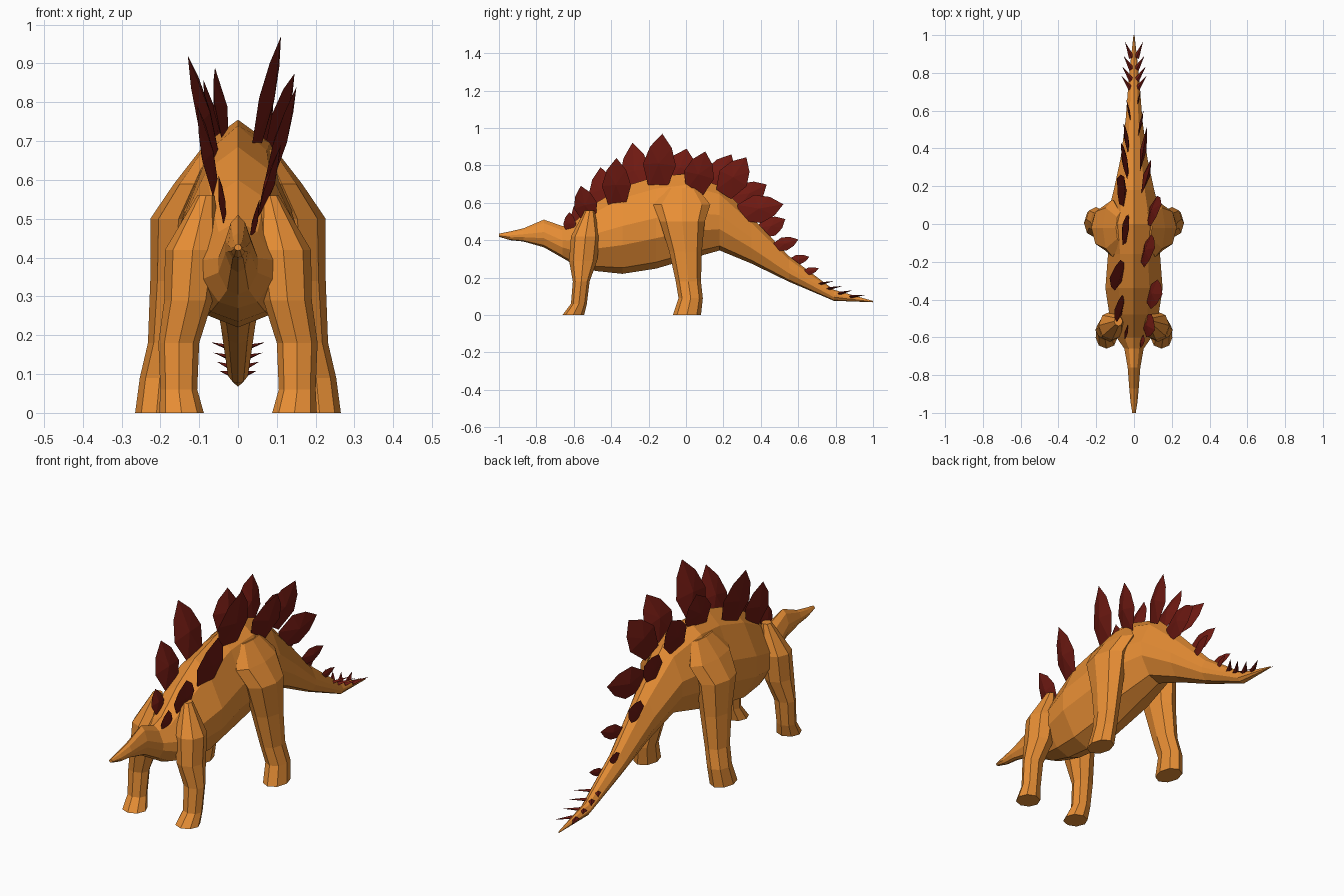
import bpy, bmesh, math
from mathutils import Vector

if "Cube" in bpy.data.objects:
    bpy.data.objects.remove(bpy.data.objects["Cube"])


def material(name, rgb):
    m = bpy.data.materials.new(name)
    m.diffuse_color = (*rgb, 1)
    m.use_nodes = True
    m.node_tree.nodes["Principled BSDF"].inputs["Base Color"].default_value = m.diffuse_color
    return m


HIDE = material("orange_hide", (0.8, 0.27, 0.035))
PLATE = material("dark_red_plate", (0.16, 0.01, 0.006))


def finish(name, bm, mat):
    bmesh.ops.recalc_face_normals(bm, faces=bm.faces)
    mesh = bpy.data.meshes.new(name)
    bm.to_mesh(mesh)
    bm.free()
    mesh.materials.append(mat)
    obj = bpy.data.objects.new(name, mesh)
    bpy.context.collection.objects.link(obj)
    return obj


def loft(bm, rings):
    rows = [[bm.verts.new(p) for p in ring] for ring in rings]
    n = len(rows[0])
    for a, b in zip(rows, rows[1:]):
        for i in range(n):
            j = (i + 1) % n
            bm.faces.new((a[i], a[j], b[j], b[i]))
    bm.faces.new(rows[0])
    bm.faces.new(rows[-1])


# Head, trunk and tail as one loft: y, half width, top z, bottom z
stations = [
    (-1.0, .010, .435, .418), (-.94, .020, .447, .400), (-.87, .027, .463, .393),
    (-.76, .036, .510, .362), (-.66, .055, .475, .305), (-.60, .100, .495, .270),
    (-.48, .140, .600, .235), (-.34, .163, .685, .220), (-.16, .148, .740, .248),
    (.00, .165, .755, .295), (.18, .115, .690, .345), (.35, .076, .525, .275),
    (.55, .048, .315, .178), (.79, .028, .135, .076), (1.0, .003, .075, .068)]
half = [(0, 1), (.5, .87), (.93, .55), (.92, .33), (.5, .07), (0, 0)]
outline = half + [(-x, z) for x, z in half[-2:0:-1]]
bm = bmesh.new()
loft(bm, [[(fx * w, y, bot + fz * (top - bot)) for fx, fz in outline]
          for y, w, top, bot in stations])
finish("body", bm, HIDE)

# Legs: z, inner x, outer x, front y, back y
legs = {
    "front_leg": [
        (0, .088, .203, -.66, -.545), (.06, .105, .200, -.615, -.53),
        (.18, .100, .205, -.605, -.515), (.29, .065, .190, -.625, -.475),
        (.42, .045, .188, -.615, -.46), (.56, .060, .105, -.54, -.49)],
    "hind_leg": [
        (0, .155, .265, -.07, .08), (.09, .150, .253, -.04, .09),
        (.18, .130, .232, -.055, .08), (.34, .100, .226, -.09, .085),
        (.50, .080, .226, -.14, .10), (.59, .060, .165, -.175, .13),
        (.68, .050, .095, -.10, .06)]}
for name, levels in legs.items():
    for side, s in (("right", 1), ("left", -1)):
        rings = []
        for z, x0, x1, y0, y1 in levels:
            ring = []
            for i in range(8):
                a = math.tau * i / 8
                ring.append((s * ((x0 + x1) / 2 + (x1 - x0) / 2 * math.cos(a)),
                             (y0 + y1) / 2 + (y1 - y0) / 2 * math.sin(a), z))
            rings.append(ring)
        bm = bmesh.new()
        loft(bm, rings)
        finish(f"{side}_{name}", bm, HIDE)

# Leaf outline: across, along
leaf = [(-.28, -.08), (-.5, .36), (-.32, .72), (.02, 1), (.34, .74), (.5, .4), (.28, -.08)]


def add_plate(bm, base, tip, width):
    base, tip = Vector(base), Vector(tip)
    up = tip - base
    yaw = 0.2
    across = up.cross(Vector((math.cos(yaw), -math.sin(yaw), 0))).normalized()
    normal = across.cross(up).normalized()
    rim = [bm.verts.new(base + across * u * width + up * v) for u, v in leaf]
    for s in (-1, 1):
        mid = bm.verts.new(base + up * .42 + normal * s * .11 * width)
        for i in range(len(rim)):
            bm.faces.new((rim[i], rim[(i + 1) % len(rim)], mid))


# Alternating rows of plates: base x y z, tip x y z, width
rows = {
    "right_back_plates": [
        (.035, -.62, .45, .055, -.625, .55, .07), (.06, -.52, .52, .11, -.565, .69, .13),
        (.08, -.37, .60, .15, -.375, .84, .16), (.05, -.15, .70, .11, -.13, .97, .18),
        (.08, .05, .67, .145, .10, .875, .17), (.05, .21, .66, .09, .32, .845, .17),
        (.035, .30, .55, .07, .52, .595, .155), (.025, .48, .365, .05, .60, .405, .075),
        (.018, .63, .225, .035, .71, .25, .04)],
    "left_back_plates": [
        (-.035, -.57, .50, -.05, -.58, .61, .08), (-.06, -.44, .58, -.105, -.46, .79, .15),
        (-.06, -.26, .66, -.13, -.29, .92, .17), (-.035, -.05, .71, -.06, .0, .89, .17),
        (-.05, .14, .68, -.09, .24, .86, .16), (-.035, .27, .61, -.07, .43, .70, .14),
        (-.03, .40, .445, -.055, .53, .515, .11), (-.02, .56, .285, -.04, .66, .312, .055)]}
for name, plates in rows.items():
    bm = bmesh.new()
    for p in plates:
        add_plate(bm, p[:3], p[3:6], p[6])
    finish(name, bm, PLATE)

# Paired tail spikes: base y, base z, tip x, tip y, tip z
spikes = [(.71, .165, .070, .79, .182), (.76, .140, .063, .835, .155),
          (.82, .115, .055, .89, .132), (.88, .098, .048, .965, .108)]
for side, s in (("right", 1), ("left", -1)):
    bm = bmesh.new()
    for y, z, tx, ty, tz in spikes:
        base, tip = Vector((s * .012, y, z)), Vector((s * tx, ty, tz))
        axis = tip - base
        u = axis.cross(Vector((0, 0, 1))).normalized()
        v = axis.cross(u).normalized()
        foot = [bm.verts.new(base + d) for d in (u * .015, v * .009, -u * .015, -v * .009)]
        point = bm.verts.new(tip)
        bm.faces.new(foot)
        for i in range(4):
            bm.faces.new((foot[i], foot[(i + 1) % 4], point))
    finish(f"{side}_tail_spikes", bm, PLATE)
